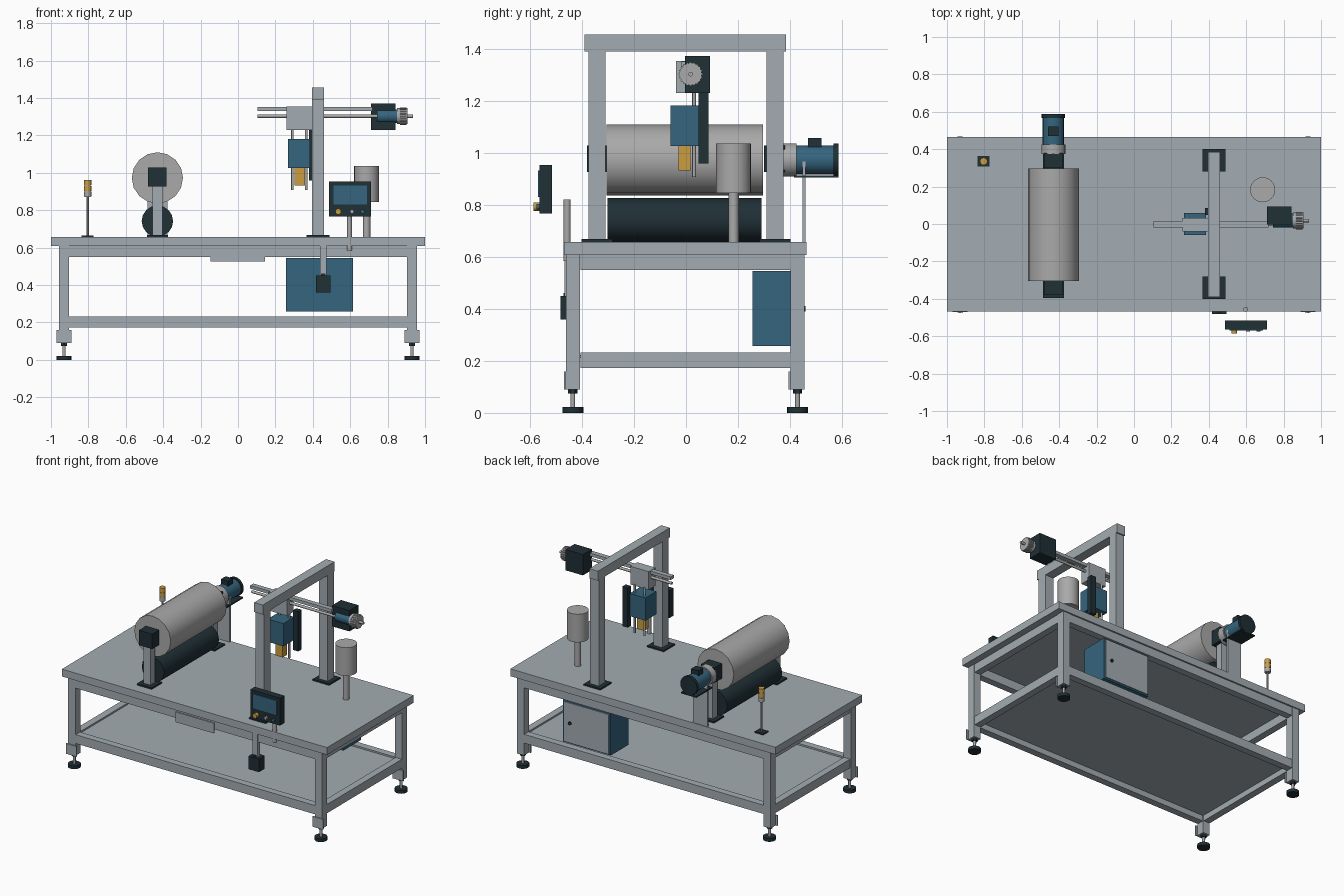
import bpy, bmesh, math
from mathutils import Matrix, Vector

if "Cube" in bpy.data.objects:
    bpy.data.objects.remove(bpy.data.objects["Cube"])


def material(name, r, g, b):
    m = bpy.data.materials.new(name)
    m.diffuse_color = (r, g, b, 1)
    m.use_nodes = True
    m.node_tree.nodes["Principled BSDF"].inputs["Base Color"].default_value = m.diffuse_color
    return m


GREY = material("frame grey", 0.37, 0.415, 0.445)
STEEL = material("brushed steel", 0.40, 0.40, 0.40)
DARK = material("dark slate", 0.014, 0.029, 0.036)
BLUE = material("machine blue", 0.035, 0.13, 0.21)
AMBER = material("amber", 0.60, 0.34, 0.05)


def finish(name, bm, mat, smooth=False):
    me = bpy.data.meshes.new(name)
    bmesh.ops.recalc_face_normals(bm, faces=bm.faces)
    bm.to_mesh(me)
    bm.free()
    me.materials.append(mat)
    if smooth:
        for p in me.polygons:
            p.use_smooth = True
        me.set_sharp_from_angle(angle=math.radians(35))
    ob = bpy.data.objects.new(name, me)
    bpy.context.collection.objects.link(ob)
    return ob


def box(name, x, y, z, mat):
    """Box from (min, max) pairs."""
    bm = bmesh.new()
    size = Matrix.Diagonal((x[1] - x[0], y[1] - y[0], z[1] - z[0], 1))
    mid = Vector((sum(x) / 2, sum(y) / 2, sum(z) / 2))
    bmesh.ops.create_cube(bm, size=1, matrix=Matrix.Translation(mid) @ size)
    return finish(name, bm, mat)


def cyl(name, axis, a, b, span, r, mat, n=20):
    """Cylinder along an axis; a, b are the other two coordinates in order."""
    bm = bmesh.new()
    mid = (span[0] + span[1]) / 2
    pos, rot = {
        "x": ((mid, a, b), Matrix.Rotation(math.pi / 2, 4, "Y")),
        "y": ((a, mid, b), Matrix.Rotation(math.pi / 2, 4, "X")),
        "z": ((a, b, mid), Matrix.Identity(4)),
    }[axis]
    bmesh.ops.create_cone(bm, cap_ends=True, segments=n, radius1=r, radius2=r,
                          depth=span[1] - span[0],
                          matrix=Matrix.Translation(pos) @ rot)
    return finish(name, bm, mat, True)


# Table: top, legs, feet, rails and shelf
LX, LY, H = 0.93, 0.432, 0.027
box("table_top", (-1, 1), (-0.469, 0.464), (0.608, 0.658), GREY)
for sx in (-1, 1):
    for sy in (-1, 1):
        x, y = sx * LX, sy * LY - 0.003
        box("leg", (x - H, x + H), (y - H, y + H), (0.09, 0.608), GREY)
        box("foot_bracket", (x - 0.04, x + 0.04), (y - H - 0.008, y - H), (0.09, 0.16), GREY)
        cyl("foot_nut", "z", x, y, (0.075, 0.09), 0.018, DARK, 6)
        cyl("foot_stem", "z", x, y, (0.02, 0.09), 0.009, STEEL, 12)
        cyl("foot_pad", "z", x, y, (0, 0.022), 0.04, DARK)
for z0, z1 in ((0.55, 0.608), (0.173, 0.233)):
    for s in (-1, 1):
        y, x = s * LY - 0.003, s * LX
        box("long_rail", (-LX + H, LX - H), (y - 0.024, y + 0.024), (z0, z1), GREY)
        box("cross_rail", (x - 0.024, x + 0.024), (-LY + H, LY - H), (z0, z1), GREY)
box("shelf", (-0.906, 0.906), (-0.411, 0.405), (0.212, 0.222), GREY)
box("front_plate", (-0.146, 0.145), (-0.467, -0.458), (0.525, 0.594), GREY)

# Cabinet under the table
box("cabinet", (0.257, 0.616), (0.255, 0.444), (0.258, 0.546), BLUE)
box("cabinet_door", (0.268, 0.605), (0.444, 0.45), (0.268, 0.536), GREY)
cyl("door_knob", "y", 0.56, 0.40, (0.45, 0.459), 0.011, DARK, 12)

# Hanging switch box
box("switch_stem", (0.438, 0.474), (-0.468, -0.44), (0.45, 0.608), GREY)
box("switch_collar", (0.445, 0.467), (-0.472, -0.438), (0.45, 0.462), DARK)
box("switch_box", (0.418, 0.495), (-0.482, -0.42), (0.36, 0.45), DARK)

# Control panel with screen and buttons
cyl("panel_post", "z", 0.597, -0.457, (0.585, 0.82), 0.0135, STEEL, 16)
box("panel_body", (0.487, 0.711), (-0.563, -0.516), (0.766, 0.953), DARK)
box("panel_screen", (0.51, 0.69), (-0.57, -0.563), (0.83, 0.932), BLUE)
for x, r, end, mat in ((0.536, 0.016, -0.586, AMBER), (0.609, 0.011, -0.575, STEEL),
                       (0.665, 0.011, -0.575, BLUE)):
    cyl("panel_button", "y", x, 0.793, (end, -0.563), r, mat, 14)

# Tank on a stem
cyl("tank_stem", "z", 0.688, 0.183, (0.658, 0.85), 0.02, STEEL, 16)
cyl("tank", "z", 0.688, 0.183, (0.845, 1.037), 0.067, STEEL, 24)

# Signal beacon
BX, BY = -0.804, 0.335
box("beacon_base", (BX - 0.032, BX + 0.032), (BY - 0.028, BY + 0.028), (0.658, 0.666), DARK)
cyl("beacon_pole", "z", BX, BY, (0.66, 0.875), 0.007, STEEL, 10)
cyl("beacon_core", "z", BX, BY, (0.87, 0.955), 0.017, STEEL, 14)
for z0, z1, mat in ((0.873, 0.899, STEEL), (0.903, 0.931, AMBER), (0.935, 0.963, AMBER)):
    cyl("beacon_band", "z", BX, BY, (z0, z1), 0.02, mat, 14)

# Large roller over a dark roller
RX, RZ = -0.431, 0.973
cyl("large_roller", "y", RX, RZ, (-0.305, 0.296), 0.137, STEEL, 16)
cyl("lower_roller", "y", RX, 0.742, (-0.301, 0.291), 0.084, DARK, 16)
for s in (-1, 1):
    ys = lambda a, b: tuple(sorted((s * a, s * b)))
    box("bearing_block", (RX - 0.05, RX + 0.05), ys(0.30, 0.38), (0.926, 1.028), DARK)
    box("roller_support", (RX - 0.026, RX + 0.026), ys(0.315, 0.365), (0.658, 0.926), GREY)
    box("support_base", (RX - 0.056, RX + 0.056), ys(0.285, 0.395), (0.658, 0.668), DARK)

# Roller drive motor at the back
cyl("drive_flange", "y", RX, RZ, (0.375, 0.425), 0.064, STEEL)
cyl("drive_motor", "y", RX, RZ, (0.422, 0.57), 0.056, BLUE)
cyl("drive_cap", "y", RX, RZ, (0.568, 0.587), 0.063, DARK)
box("drive_terminal", (-0.459, -0.405), (0.47, 0.522), (1.01, 1.057), DARK)
box("drive_plate", (RX - 0.058, RX + 0.058), (0.415, 0.587), (0.905, 0.914), DARK)
box("drive_bracket", (-0.484, -0.376), (0.448, 0.46), (0.608, 0.975), GREY)

# Gantry
GX = (0.395, 0.46)
for s in (-1, 1):
    y = s * 0.342
    box("gantry_post", GX, (y - 0.033, y + 0.033), (0.658, 1.392), GREY)
    box("gantry_base", (0.365, 0.49), (y - 0.06, y + 0.06), (0.658, 0.668), DARK)
box("gantry_beam", GX, (-0.39, 0.384), (1.39, 1.455), GREY)

# Horizontal slide with its screw and motor
MY, MZ = 0.018, 1.303
box("slide_bar", (0.105, 0.72), (-0.019, 0.015), (1.331, 1.352), GREY)
cyl("slide_screw", "x", 0.0, MZ, (0.105, 0.75), 0.009, STEEL, 12)
box("slide_gearbox", (0.712, 0.843), (-0.004, 0.093), (1.23, 1.372), DARK)
cyl("slide_motor", "x", MY, MZ, (0.742, 0.865), 0.037, BLUE)
cyl("slide_dial", "x", MY, MZ, (0.85, 0.905), 0.043, STEEL, 24)
for i in range(20):
    a = math.tau * i / 20
    y, z = MY + 0.043 * math.cos(a), MZ + 0.043 * math.sin(a)
    cyl("dial_tooth", "x", y, z, (0.865, 0.9), 0.004, STEEL, 6)
cyl("dial_shaft", "x", MY, MZ, (0.905, 0.936), 0.009, STEEL, 12)

# Carriage and tool head
box("carriage", (0.258, 0.395), (-0.039, 0.033), (1.23, 1.354), GREY)
box("tool_head", (0.266, 0.384), (-0.06, 0.058), (1.027, 1.182), BLUE)
box("tool_tip", (0.303, 0.357), (-0.029, 0.017), (0.932, 1.027), AMBER)
for x in (0.291, 0.365):
    cyl("guide_rod", "z", x, 0.031, (0.908, 1.24), 0.007, STEEL, 12)
box("cable_guide", (0.38, 0.42), (0.049, 0.086), (0.96, 1.23), DARK)
